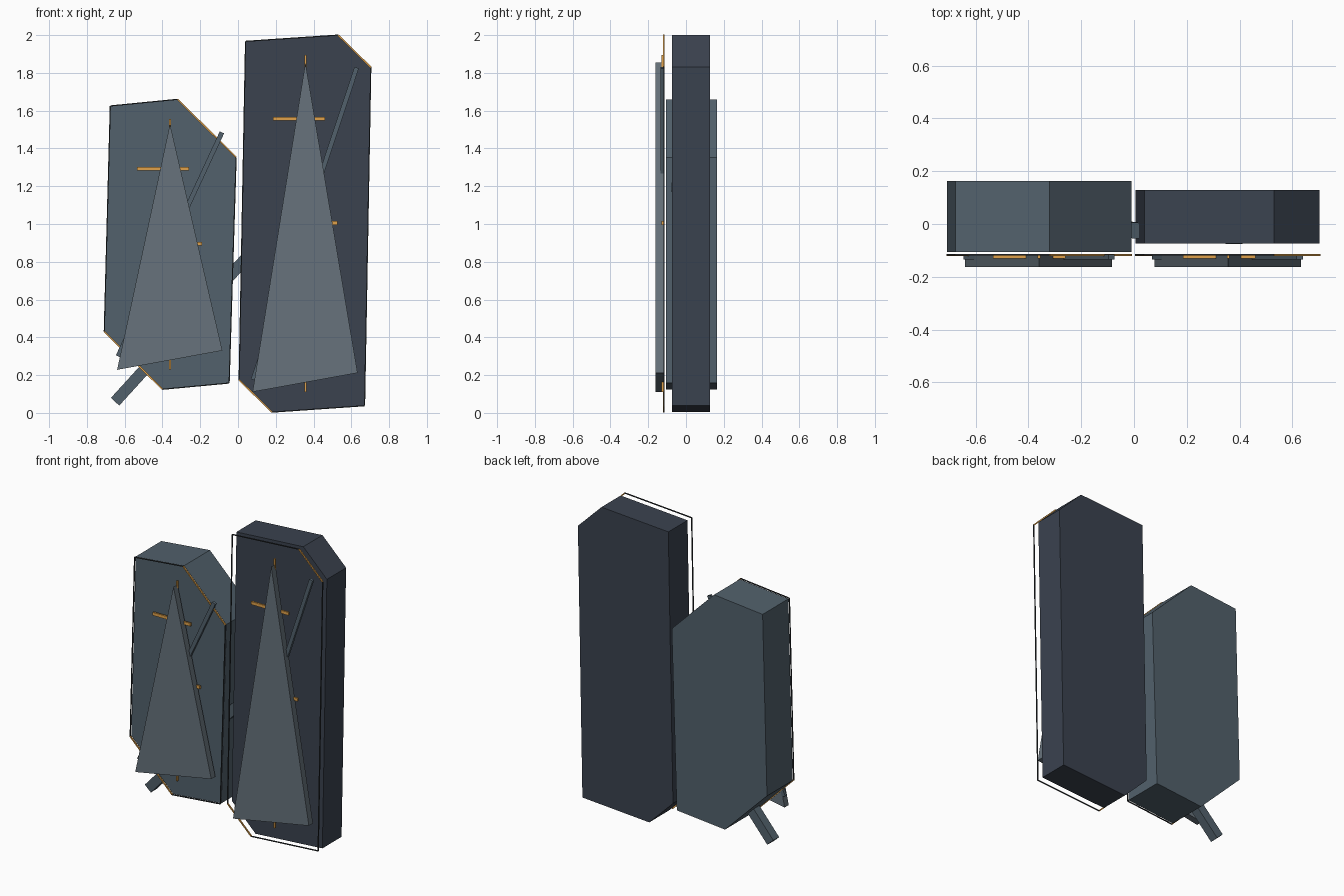
import bpy, bmesh
from mathutils import Vector, Matrix

if "Cube" in bpy.data.objects:
    bpy.data.objects.remove(bpy.data.objects["Cube"])


def material(name, rgb):
    m = bpy.data.materials.new(name)
    m.diffuse_color = (*rgb, 1)
    m.use_nodes = True
    m.node_tree.nodes["Principled BSDF"].inputs["Base Color"].default_value = m.diffuse_color
    return m


STEEL = material("blue_grey", (0.085, 0.12, 0.15))
NIGHT = material("dark_blue_grey", (0.043, 0.055, 0.078))
PALE = material("pale_grey", (0.135, 0.17, 0.20))
EDGE = material("dark_edge", (0.03, 0.035, 0.04))
GOLD = material("amber", (0.75, 0.36, 0.07))


def finish(bm, name, mat):
    bmesh.ops.recalc_face_normals(bm, faces=bm.faces)
    me = bpy.data.meshes.new(name)
    bm.to_mesh(me)
    bm.free()
    me.materials.append(mat)
    ob = bpy.data.objects.new(name, me)
    bpy.context.collection.objects.link(ob)
    return ob


def plate(name, outline, y0, y1, mat):
    """Front-view outline extruded from y0 to y1."""
    bm = bmesh.new()
    face = bm.faces.new([bm.verts.new((x, y0, z)) for x, z in outline])
    ext = bmesh.ops.extrude_face_region(bm, geom=[face])["geom"]
    verts = [v for v in ext if isinstance(v, bmesh.types.BMVert)]
    bmesh.ops.translate(bm, verts=verts, vec=(0, y1 - y0, 0))
    return finish(bm, name, mat)


def bars(name, segments, width, depth, mat):
    """Square-ended bars running between pairs of 3D points."""
    bm = bmesh.new()
    for p, q in segments:
        p, q = Vector(p), Vector(q)
        d = (q - p).normalized()
        side = d.cross(Vector((0, 1, 0))).normalized()
        n = side.cross(d)
        rot = Matrix((d, n, side)).transposed().to_4x4()
        mat4 = (Matrix.Translation((p + q) / 2) @ rot
                @ Matrix.Diagonal(((q - p).length, depth, width, 1)))
        bmesh.ops.create_cube(bm, size=1, matrix=mat4)
    return finish(bm, name, mat)


def monolith(tag, outline, y0, y1, mat, tri, strip, rod, cross, tick):
    plate(tag + "_slab", outline, y0, y1, mat)
    # floating outline in front of the slab, amber on the two cut corners
    pts = [(x, -0.117, z) for x, z in outline]
    edges = [(pts[i], pts[(i + 1) % 6]) for i in range(6)]
    bars(tag + "_outline", [e for i, e in enumerate(edges) if i not in (1, 4)],
         0.006, 0.006, EDGE)
    bars(tag + "_corner_trim", [edges[1], edges[4]], 0.008, 0.008, GOLD)
    # tall triangular blade and the thin slanted strip behind it
    plate(tag + "_blade", tri, -0.162, -0.119, PALE)
    bars(tag + "_slanted_strip", [[(x, -0.125, z) for x, z in strip]],
         0.025, 0.018, STEEL)
    # amber inlays: vertical rod, cross bar, small tick
    x, z0, z1 = rod
    bars(tag + "_rod", [((x, -0.124, z0), (x, -0.124, z1))], 0.010, 0.012, GOLD)
    for part, (a, b, z) in (("_cross_bar", cross), ("_tick", tick)):
        bars(tag + part, [((a, -0.124, z), (b, -0.124, z))], 0.02, 0.012, GOLD)


# short slab on the left
monolith("short",
         [(-0.676, 1.625), (-0.32, 1.66), (-0.01, 1.353),
          (-0.047, 0.158), (-0.40, 0.125), (-0.708, 0.43)],
         -0.107, 0.163, STEEL,
         [(-0.36, 1.53), (-0.083, 0.33), (-0.64, 0.228)],
         [(-0.085, 1.485), (-0.635, 0.30)],
         (-0.36, 0.23, 1.555), (-0.535, -0.26, 1.292), (-0.36, -0.19, 0.895))

# tall slab on the right
monolith("tall",
         [(0.04, 1.967), (0.53, 2.0), (0.703, 1.83),
          (0.67, 0.038), (0.18, 0.004), (0.006, 0.175)],
         -0.073, 0.128, NIGHT,
         [(0.357, 1.855), (0.633, 0.212), (0.077, 0.111)],
         [(0.628, 1.828), (0.08, 0.175)],
         (0.357, 0.11, 1.895), (0.185, 0.46, 1.557), (0.357, 0.527, 1.005))

# slanted brace passing through both slabs
bars("brace", [((-0.65, 0.015, 0.06), (0.39, -0.046, 1.2))], 0.06, 0.06, STEEL)
